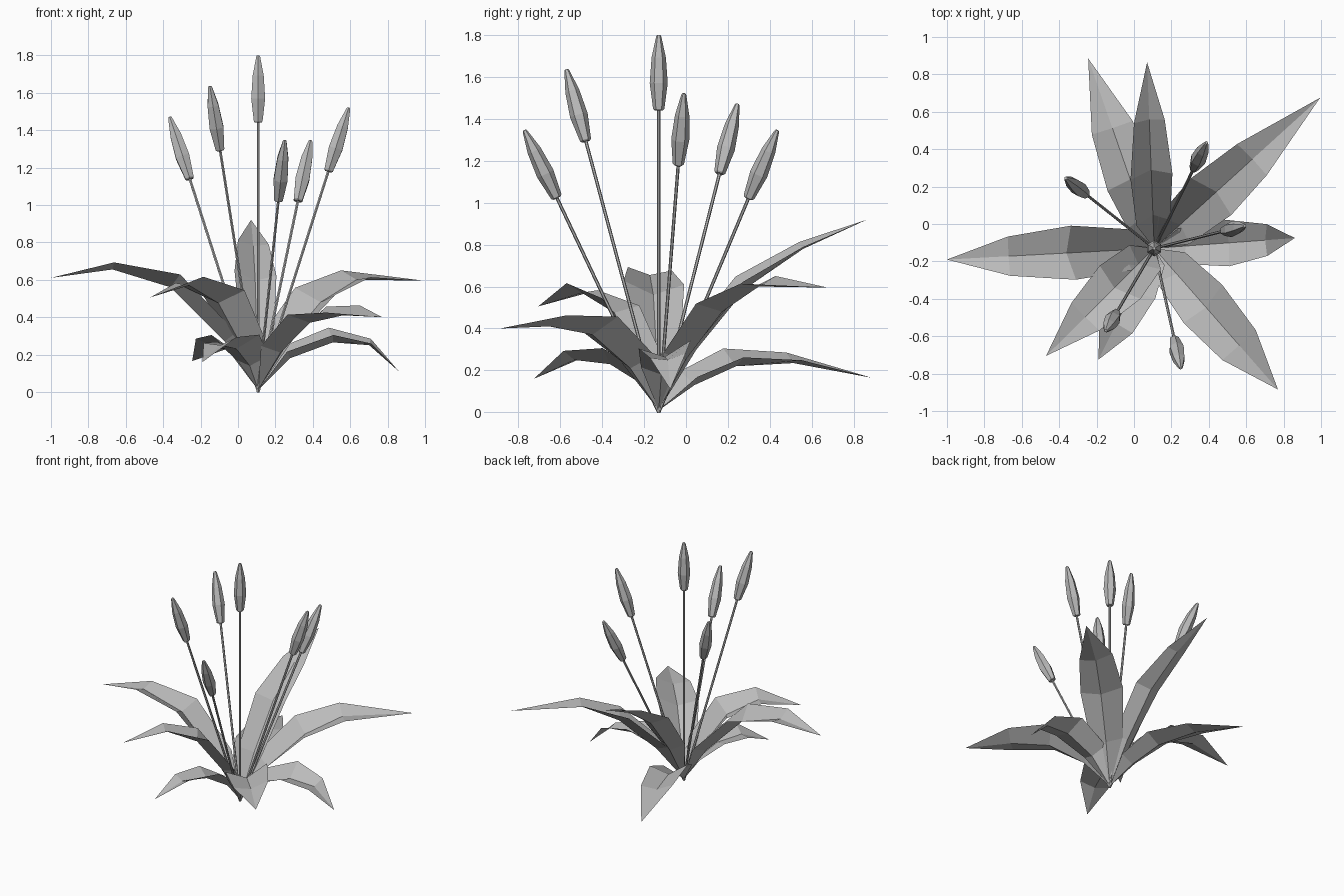
import bpy
import bmesh
from mathutils import Vector

if "Cube" in bpy.data.objects:
    bpy.data.objects.remove(bpy.data.objects["Cube"], do_unlink=True)

ROOT = Vector((0.108, -0.13, 0.01))
UP = Vector((0, 0, 1))

grey = bpy.data.materials.new("plain grey")
grey.use_nodes = True
grey.diffuse_color = (0.5, 0.5, 0.5, 1)
grey.node_tree.nodes["Principled BSDF"].inputs["Base Color"].default_value = grey.diffuse_color


def finish(bm, name):
    mesh = bpy.data.meshes.new(name)
    bm.to_mesh(mesh)
    bm.free()
    mesh.materials.append(grey)
    obj = bpy.data.objects.new(name, mesh)
    bpy.context.collection.objects.link(obj)


def leaf(name, tip, rows, widths, roll=0.16):
    """Arching blade folded along its midrib; rows are (reach, height)."""
    tip = Vector(tip)
    out = Vector((tip.x - ROOT.x, tip.y - ROOT.y, 0)).normalized()
    side = UP.cross(out)
    spine = [ROOT] + [ROOT + out * r + UP * (z - ROOT.z) for r, z in rows] + [tip]
    bm = bmesh.new()
    start = bm.verts.new(ROOT)
    previous = None
    for i, (width, fold) in enumerate(zip(widths, (0.6, 0.48, 0.28)), 1):
        along = (spine[i + 1] - spine[i - 1]).normalized()
        normal = along.cross(side)
        lift = normal * (width / 2 * fold)
        half = (side + normal * roll) * (width / 2)
        row = [bm.verts.new(spine[i] + p) for p in (lift + half, Vector(), lift - half)]
        for k in range(2):
            if previous:
                bm.faces.new((previous[k], previous[k + 1], row[k + 1], row[k]))
            else:
                bm.faces.new((start, row[k + 1], row[k]))
        previous = row
    end = bm.verts.new(tip)
    for k in range(2):
        bm.faces.new((previous[k], previous[k + 1], end))
    finish(bm, name)


def lathe(name, foot, head, profile, sides):
    """Closed faceted solid; profile is (fraction along the axis, radius)."""
    turn = UP.rotation_difference(head - foot)
    bm = bmesh.new()
    rings = []
    for t, radius in profile:
        ring = bmesh.ops.create_circle(bm, segments=sides, radius=radius)["verts"]
        for v in ring:
            v.co = turn @ v.co + foot.lerp(head, t)
        rings.append(ring)
    for low, high in zip(rings, rings[1:]):
        for k in range(sides):
            n = (k + 1) % sides
            bm.faces.new((low[k], low[n], high[n], high[k]))
    bm.faces.new(rings[0])
    bm.faces.new(rings[-1])
    bmesh.ops.recalc_face_normals(bm, faces=bm.faces)
    finish(bm, name)


# Leaves around the root
leaf("back_right_leaf", (-0.245, 0.885, 0.165),
     [(0.18, 0.13), (0.39, 0.22), (0.68, 0.235)], (0.2, 0.27, 0.23))
leaf("back_leaf", (0.07, 0.865, 0.92),
     [(0.18, 0.3), (0.42, 0.595), (0.69, 0.78)], (0.18, 0.225, 0.165))
leaf("back_left_leaf", (0.995, 0.675, 0.595),
     [(0.19, 0.25), (0.45, 0.48), (0.71, 0.6)], (0.22, 0.29, 0.23))
leaf("left_leaf", (0.86, -0.075, 0.11),
     [(0.17, 0.18), (0.4, 0.265), (0.595, 0.25)], (0.19, 0.25, 0.17))
leaf("front_left_leaf", (0.77, -0.885, 0.4),
     [(0.18, 0.21), (0.42, 0.37), (0.69, 0.41)], (0.22, 0.29, 0.24))
leaf("front_leaf", (-0.19, -0.725, 0.16),
     [(0.1, 0.14), (0.26, 0.23), (0.45, 0.25)], (0.18, 0.25, 0.2))
leaf("front_right_leaf", (-0.47, -0.705, 0.505),
     [(0.12, 0.24), (0.3, 0.475), (0.52, 0.57)], (0.21, 0.28, 0.21))
leaf("right_leaf", (-1.0, -0.19, 0.61),
     [(0.18, 0.27), (0.47, 0.56), (0.78, 0.655)], (0.22, 0.29, 0.21), 0.08)

# Stems, each carrying a long closed bud along the same line
STALK = [(0, 0.008), (1, 0.008)]
BUD = [(0, 0.02), (0.02, 0.027), (0.36, 0.043), (0.7, 0.034), (0.98, 0.012), (1, 0.008)]
tips = [(0.108, -0.13, 1.8), (0.592, -0.01, 1.52), (-0.15, -0.57, 1.635),
        (-0.365, 0.245, 1.47), (0.25, -0.77, 1.345), (0.388, 0.435, 1.345)]
for i, point in enumerate(tips, 1):
    tip = Vector(point)
    neck = tip - (tip - ROOT).normalized() * 0.36
    lathe(f"stem_{i}", ROOT - UP * 0.01, neck, STALK, 6)
    lathe(f"bud_{i}", neck, tip, BUD, 6)
